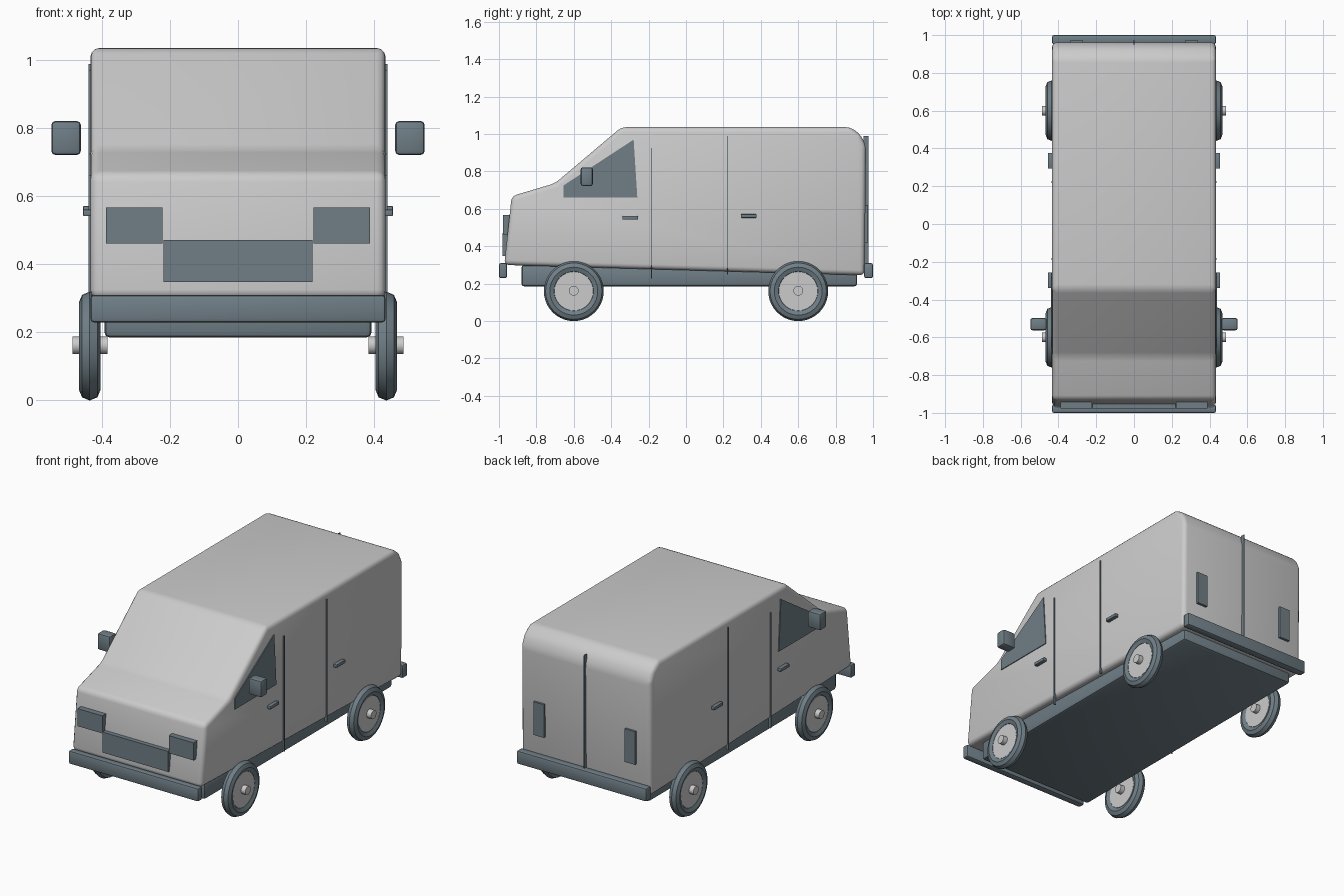
import bpy, bmesh, math
from mathutils import Matrix, Vector

if "Cube" in bpy.data.objects:
    bpy.data.objects.remove(bpy.data.objects["Cube"])

dark = bpy.data.materials.new("blue_grey")
dark.diffuse_color = (0.16, 0.21, 0.24, 1)
dark.use_nodes = True
dark.node_tree.nodes["Principled BSDF"].inputs["Base Color"].default_value = dark.diffuse_color


def finish(bm, name, mat=None, bevel=0.0, segments=2, angle=35):
    bmesh.ops.recalc_face_normals(bm, faces=bm.faces)
    if bevel:
        bmesh.ops.bevel(bm, geom=bm.edges[:], offset=bevel, segments=segments,
                        profile=0.5, affect='EDGES', clamp_overlap=True)
    me = bpy.data.meshes.new(name)
    bm.to_mesh(me)
    bm.free()
    me.shade_smooth()
    me.set_sharp_from_angle(angle=math.radians(angle))
    if mat:
        me.materials.append(mat)
    ob = bpy.data.objects.new(name, me)
    bpy.context.collection.objects.link(ob)
    return ob


def box(name, x, y, z, mat=dark, bevel=0.0):
    """Box from (min, max) ranges on each axis."""
    bm = bmesh.new()
    bmesh.ops.create_cube(bm, size=1)
    for v in bm.verts:
        v.co = Vector([(r[0] + r[1]) / 2 + c * (r[1] - r[0]) for r, c in zip((x, y, z), v.co)])
    return finish(bm, name, mat, bevel)


def extrude_yz(name, pts, x0, x1, mat=None, bevel=0.0, segments=2):
    """Side profile of (y, z) points, extruded along x."""
    bm = bmesh.new()
    f = bm.faces.new([bm.verts.new((x0, y, z)) for y, z in pts])
    new = bmesh.ops.extrude_face_region(bm, geom=[f])["geom"]
    bmesh.ops.translate(bm, vec=(x1 - x0, 0, 0),
                        verts=[g for g in new if isinstance(g, bmesh.types.BMVert)])
    return finish(bm, name, mat, bevel, segments)


def disc_x(name, loc, r, x0, x1, n=32, mat=None):
    """Cylinder along x."""
    bm = bmesh.new()
    m = Matrix.Translation(((x0 + x1) / 2, loc[0], loc[1])) @ Matrix.Rotation(math.pi / 2, 4, 'Y')
    bmesh.ops.create_cone(bm, cap_ends=True, segments=n, radius1=r, radius2=r,
                          depth=abs(x1 - x0), matrix=m)
    return finish(bm, name, mat)


def tyre(name, x, y, z, major=0.128, minor=0.032, n=40, k=8):
    """Ring around x with a coarse round section."""
    bm = bmesh.new()
    rings = []
    for i in range(n):
        a = 2 * math.pi * i / n
        ring = []
        for j in range(k):
            b = 2 * math.pi * j / k
            r = major + minor * math.cos(b)
            ring.append(bm.verts.new((x + minor * math.sin(b), y + r * math.cos(a), z + r * math.sin(a))))
        rings.append(ring)
    for i in range(n):
        p, q = rings[i], rings[(i + 1) % n]
        for j in range(k):
            bm.faces.new((p[j], q[j], q[(j + 1) % k], p[(j + 1) % k]))
    return finish(bm, name, dark)


# Body shell and chassis
extrude_yz("body", [(-0.972, 0.30), (-0.932, 0.668), (-0.70, 0.737), (-0.345, 1.037),
                    (0.88, 1.037), (0.935, 0.995), (0.962, 0.935), (0.955, 0.245)],
           -0.434, 0.434, None, 0.026, 3)
box("chassis", (-0.393, 0.393), (-0.88, 0.915), (0.185, 0.30), dark, 0.016)

# Bumpers, grille
box("front_bumper", (-0.434, 0.434), (-1.0, -0.957), (0.23, 0.31), dark, 0.01)
box("rear_bumper", (-0.434, 0.434), (0.952, 1.0), (0.23, 0.31), dark, 0.01)
box("grille", (-0.219, 0.219), (-0.98, -0.94), (0.348, 0.472))

# Rear door seam
box("rear_seam", (-0.003, 0.003), (0.95, 0.975), (0.30, 0.99))

for s, side in ((1, "right"), (-1, "left")):
    def sx(a, b):
        return tuple(sorted((s * a, s * b)))
    # Lamps
    box("headlight_" + side, sx(0.222, 0.388), (-0.978, -0.93), (0.462, 0.568))
    box("tail_light_" + side, sx(0.27, 0.34), (0.945, 0.972), (0.42, 0.62))
    # Side window and mirror
    extrude_yz("window_" + side, [(-0.655, 0.66), (-0.655, 0.725), (-0.28, 0.97), (-0.26, 0.66)],
               s * 0.42, s * 0.439, dark)
    box("mirror_" + side, sx(0.462, 0.549), (-0.563, -0.498), (0.722, 0.822), dark, 0.012)
    # Door seams and handles
    for y, z0, z1 in ((-0.185, 0.227, 0.925), (0.222, 0.25, 0.99)):
        box("door_seam_" + side, sx(0.425, 0.44), (y - 0.003, y + 0.003), (z0, z1))
    for y, z in ((-0.298, 0.552), (0.335, 0.562)):
        box("door_handle_" + side, sx(0.43, 0.456), (y - 0.042, y + 0.042), (z - 0.01, z + 0.01), dark, 0.004)
    # Wheels
    for y in (-0.6, 0.6):
        tyre("tyre_" + side, s * 0.436, y, 0.16)
        disc_x("hub_" + side, (y, 0.16), 0.104, s * 0.412, s * 0.458)
        disc_x("axle_" + side, (y, 0.162), 0.026, s * 0.384, s * 0.487, 20)
